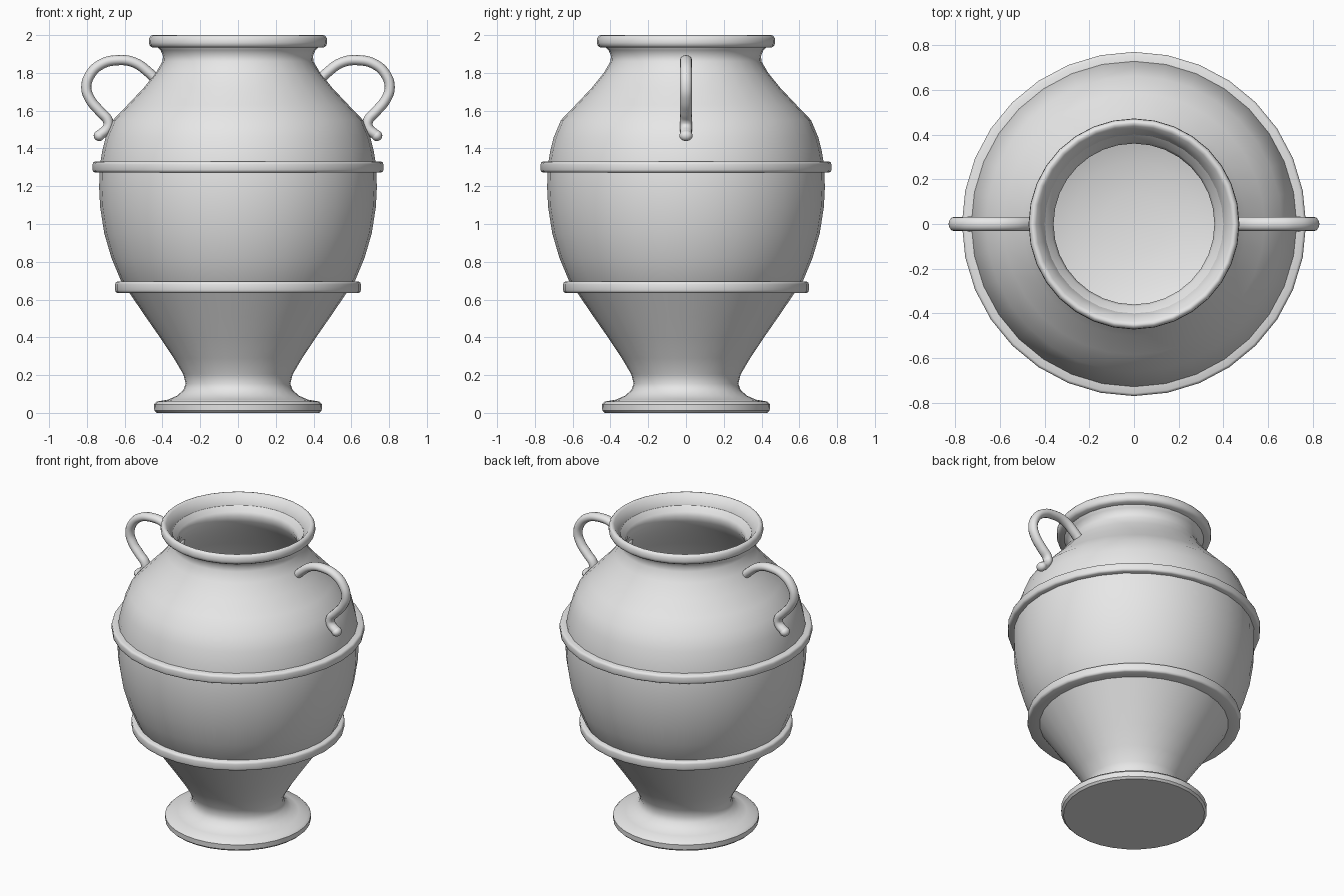
import bpy, bmesh, math
from mathutils import Matrix, Vector

cube = bpy.data.objects.get("Cube")
if cube:
    bpy.data.objects.remove(cube, do_unlink=True)

SIDES = 32

# One pale grey clay colour
clay = bpy.data.materials.new("pale_grey_clay")
clay.use_nodes = True
clay.diffuse_color = (0.8, 0.8, 0.8, 1)
clay.node_tree.nodes["Principled BSDF"].inputs["Base Color"].default_value = (0.8, 0.8, 0.8, 1)


def finish(bm, name, angle=40):
    """Turn a bmesh into a smooth shaded object."""
    bmesh.ops.recalc_face_normals(bm, faces=bm.faces[:])
    mesh = bpy.data.meshes.new(name)
    bm.to_mesh(mesh)
    bm.free()
    mesh.materials.clear()
    mesh.materials.append(clay)
    obj = bpy.data.objects.new(name, mesh)
    bpy.context.collection.objects.link(obj)
    bpy.ops.object.select_all(action='DESELECT')
    obj.select_set(True)
    bpy.context.view_layer.objects.active = obj
    bpy.ops.object.shade_smooth_by_angle(angle=math.radians(angle))
    return obj


def lathe(name, profile, closed=False, angle=40):
    """Turn a (radius, height) profile around the z axis."""
    bm = bmesh.new()
    verts = [bm.verts.new((r, 0, z)) for r, z in profile]
    pairs = list(zip(verts, verts[1:]))
    if closed:
        pairs.append((verts[-1], verts[0]))
    edges = [bm.edges.new(p) for p in pairs]
    bmesh.ops.spin(bm, geom=verts + edges, cent=(0, 0, 0), axis=(0, 0, 1),
                   angle=math.tau, steps=SIDES)
    bmesh.ops.remove_doubles(bm, verts=bm.verts[:], dist=0.0005)
    return finish(bm, name, angle)


# Vessel: foot, stem, belly, shoulder, neck and hollow inside
foot = [(0, 0), (0.43, 0), (0.443, 0.012), (0.445, 0.045), (0.43, 0.06)]
stem = [(0.37, 0.07), (0.325, 0.09), (0.29, 0.12), (0.277, 0.155),
        (0.29, 0.205), (0.34, 0.29), (0.41, 0.395), (0.49, 0.51), (0.575, 0.635)]
belly = [(0.62, 0.70), (0.67, 0.82), (0.708, 0.95), (0.73, 1.09),
         (0.735, 1.19), (0.733, 1.30)]
shoulder = [(0.72, 1.38), (0.70, 1.46), (0.662, 1.55), (0.585, 1.63),
            (0.50, 1.72), (0.435, 1.80), (0.40, 1.86)]
neck = [(0.397, 1.89), (0.41, 1.92), (0.435, 1.945)]
inside = [(0.445, 1.985), (0.405, 1.94), (0.37, 1.905), (0.36, 1.88),
          (0.37, 1.84), (0.41, 1.775), (0.47, 1.70), (0.56, 1.605), (0.63, 1.53),
          (0.67, 1.44), (0.70, 1.30), (0.70, 1.10), (0.675, 0.95), (0.62, 0.82),
          (0.54, 0.74), (0.42, 0.67), (0.28, 0.625), (0.14, 0.605), (0, 0.60)]
lathe("vessel_body", foot + stem + belly + shoulder + neck + inside)


def ring(name, inner, outer, low, high, bevel=0.012):
    """Raised band with softened outer corners."""
    lathe(name, [(inner, low), (outer - bevel, low), (outer - bevel * 0.25, low + bevel * 0.4),
                 (outer, low + bevel * 1.2), (outer, high - bevel * 1.2),
                 (outer - bevel * 0.25, high - bevel * 0.4), (outer - bevel, high),
                 (inner, high)], closed=True, angle=50)


ring("lower_band", 0.55, 0.65, 0.635, 0.695)
ring("upper_band", 0.705, 0.77, 1.273, 1.33)

# Rolled lip
lathe("rim", [(0.40, 1.935), (0.455, 1.935), (0.468, 1.945), (0.472, 1.96),
              (0.47, 1.985), (0.46, 1.998), (0.45, 2.0), (0.438, 1.992), (0.40, 1.94)],
      closed=True, angle=60)

# Looped handles with rounded ends
PATH = [(0.43, 1.76), (0.47, 1.80), (0.55, 1.855), (0.64, 1.867), (0.725, 1.845),
        (0.783, 1.79), (0.803, 1.72), (0.78, 1.655), (0.73, 1.595),
        (0.688, 1.545), (0.69, 1.51), (0.735, 1.468)]


def handle(name, side):
    curve = bpy.data.curves.new(name + "_path", 'CURVE')
    curve.dimensions = '3D'
    curve.bevel_depth = 0.027
    curve.bevel_resolution = 4
    curve.resolution_u = 6
    curve.use_fill_caps = True
    spline = curve.splines.new('BEZIER')
    spline.bezier_points.add(len(PATH) - 1)
    for point, (x, z) in zip(spline.bezier_points, PATH):
        point.co = (x * side, 0, z)
        point.handle_left_type = point.handle_right_type = 'AUTO'
    path = bpy.data.objects.new(name + "_path", curve)
    bpy.context.collection.objects.link(path)
    bpy.context.view_layer.update()
    tube = path.evaluated_get(bpy.context.evaluated_depsgraph_get()).to_mesh()
    bm = bmesh.new()
    bm.from_mesh(tube)
    bpy.data.objects.remove(path, do_unlink=True)
    for x, z in (PATH[0], PATH[-1]):
        bmesh.ops.create_uvsphere(bm, u_segments=16, v_segments=10, radius=0.029,
                                  matrix=Matrix.Translation(Vector((x * side, 0, z))))
    # Slightly wider than thick
    bmesh.ops.scale(bm, vec=(1, 1.2, 1), verts=bm.verts[:])
    finish(bm, name, 60)


handle("left_handle", 1)
handle("right_handle", -1)
